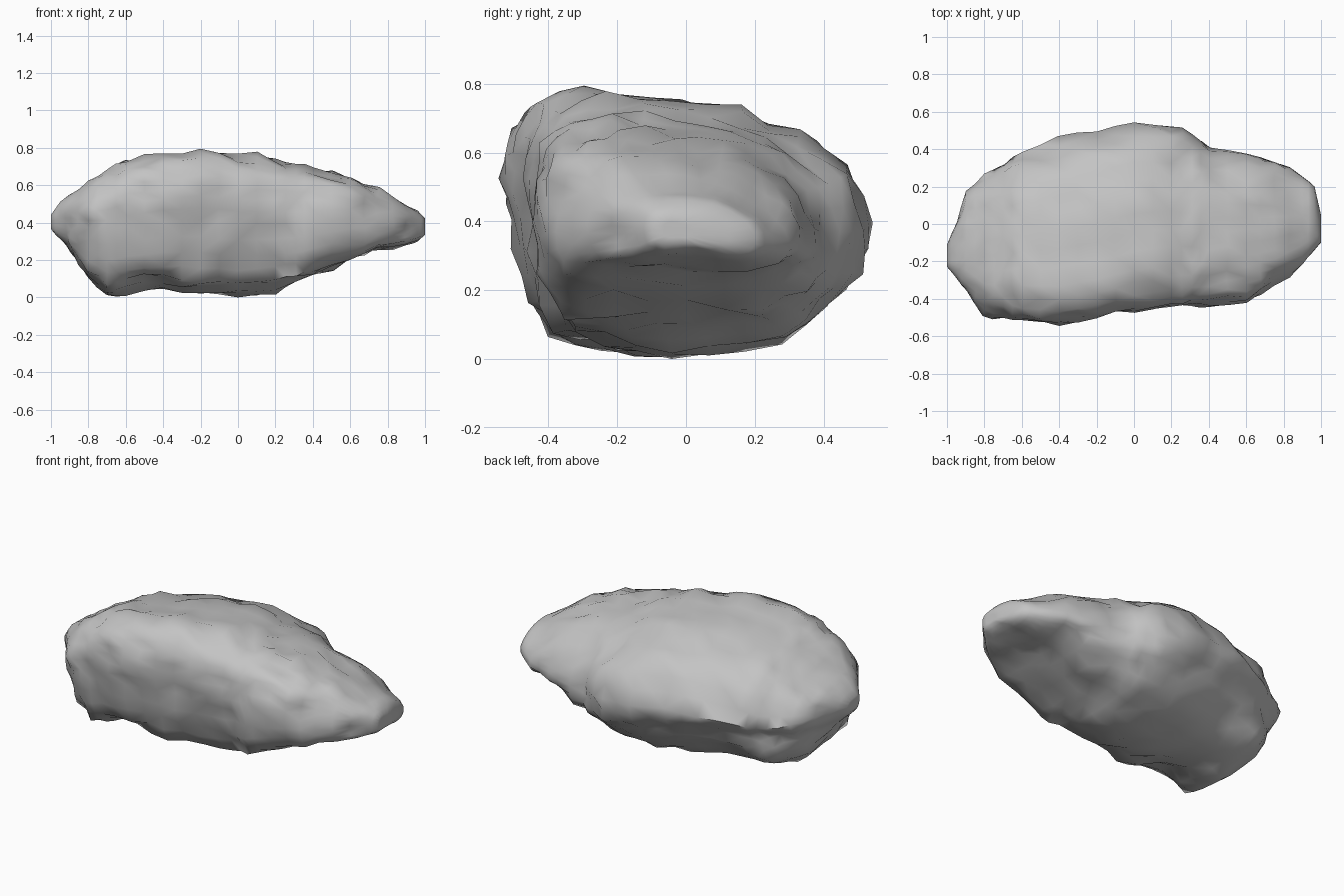
import bpy
import bmesh
import math
from mathutils import Vector, noise

default = bpy.data.objects.get("Cube")
if default:
    bpy.data.objects.remove(default, do_unlink=True)

# Stone colour
stone = bpy.data.materials.new("stone grey")
stone.use_nodes = True
grey = (0.55, 0.55, 0.55, 1)
stone.diffuse_color = grey
bsdf = stone.node_tree.nodes["Principled BSDF"]
bsdf.inputs["Base Color"].default_value = grey
bsdf.inputs["Roughness"].default_value = 0.9

# Length stations: x, front y, back y, bottom z, top z
STATIONS = [
    (-1, -.23, -.11, .36, .44), (-.95, -.29, .01, .29, .51),
    (-.9, -.36, .18, .23, .55), (-.8, -.48, .27, .1, .62),
    (-.7, -.51, .34, .01, .68), (-.6, -.52, .39, .01, .73),
    (-.4, -.54, .45, .04, .75), (-.2, -.51, .5, .02, .79),
    (0, -.46, .55, 0, .77), (.2, -.44, .54, .03, .74),
    (.31, -.44, .49, .07, .71), (.4, -.45, .42, .11, .69),
    (.6, -.41, .38, .2, .64), (.75, -.34, .33, .25, .58),
    (.9, -.22, .25, .28, .49), (.96, -.15, .2, .3, .46),
    (1, -.1, .05, .33, .42),
]

# Unit cross-sections (depth, height), both starting at the front lower corner.
# The bulk has a steep front and a sloping back; the narrow end is boxier.
BULK = [
    (.13, .08), (.31, .01), (.52, 0), (.73, .06), (.86, .2), (.95, .34),
    (1, .51), (.92, .73), (.78, .85), (.61, .93), (.41, .97), (.21, 1),
    (.08, .93), (.02, .82), (0, .68), (.02, .51), (.06, .28),
]
TIP = [
    (.06, .08), (.25, .01), (.52, .03), (.8, .01), (.95, .08), (1, .2),
    (.99, .4), (.92, .6), (.8, .78), (.65, .9), (.48, .96), (.3, 1),
    (.16, .96), (.07, .87), (.02, .72), (0, .5), (.02, .25),
]


def bump(value, centre, width):
    return math.exp(-((value - centre) / width) ** 2)


def loft_rock(bm):
    rings = []
    for x, y0, y1, z0, z1 in STATIONS:
        blend = min(max((x - .1) / .5, 0), 1)
        ring = []
        for bulk, tip in zip(BULK, TIP):
            u, v = Vector(bulk).lerp(Vector(tip), blend)
            ring.append(bm.verts.new((x, y0 + u * (y1 - y0), z0 + v * (z1 - z0))))
        rings.append(ring)
    count = len(BULK)
    for a, b in zip(rings, rings[1:]):
        for i in range(count):
            j = (i + 1) % count
            bm.faces.new((a[i], a[j], b[j], b[i]))
    # Closed ends
    for ring in (rings[0], rings[-1]):
        bmesh.ops.poke(bm, faces=[bm.faces.new(ring)])


def weather(bm):
    bm.normal_update()
    moves = []
    for v in bm.verts:
        p = v.co
        # Broad chips and fine pits, fading towards both ends
        d = .02 * noise.noise(p * 4) + .034 * noise.noise(p * 10 + Vector((5, 2, 7)))
        d *= 1 - abs(p.x) ** 6
        # Ledge groove over the lower lobe at the back
        if p.y > -.3:
            d -= .05 * bump(p.z, .28, .05) * bump(p.x, -.6, .35)
        # Undercut between the lower lobe and the middle of the base
        if p.y < -.2:
            d -= .05 * bump(p.z, .05, .07) * bump(p.x, -.45, .13)
        moves.append(v.normal * d)
    for v, move in zip(bm.verts, moves):
        v.co += move


bm = bmesh.new()
loft_rock(bm)
bmesh.ops.recalc_face_normals(bm, faces=bm.faces)
bmesh.ops.subdivide_edges(bm, edges=bm.edges[:], cuts=1, use_grid_fill=True)
bmesh.ops.smooth_vert(bm, verts=bm.verts, factor=.15, use_axis_x=True,
                      use_axis_y=True, use_axis_z=True)
weather(bm)

# Rest the rock on the ground
lowest = min(v.co.z for v in bm.verts)
bmesh.ops.translate(bm, verts=bm.verts, vec=(0, 0, -lowest))
bmesh.ops.triangulate(bm, faces=bm.faces)
bmesh.ops.recalc_face_normals(bm, faces=bm.faces)

mesh = bpy.data.meshes.new("boulder")
bm.to_mesh(mesh)
bm.free()
mesh.materials.append(stone)
boulder = bpy.data.objects.new("boulder", mesh)
bpy.context.collection.objects.link(boulder)

bpy.ops.object.select_all(action="DESELECT")
boulder.select_set(True)
bpy.context.view_layer.objects.active = boulder
bpy.ops.object.shade_smooth_by_angle(angle=math.radians(60))
